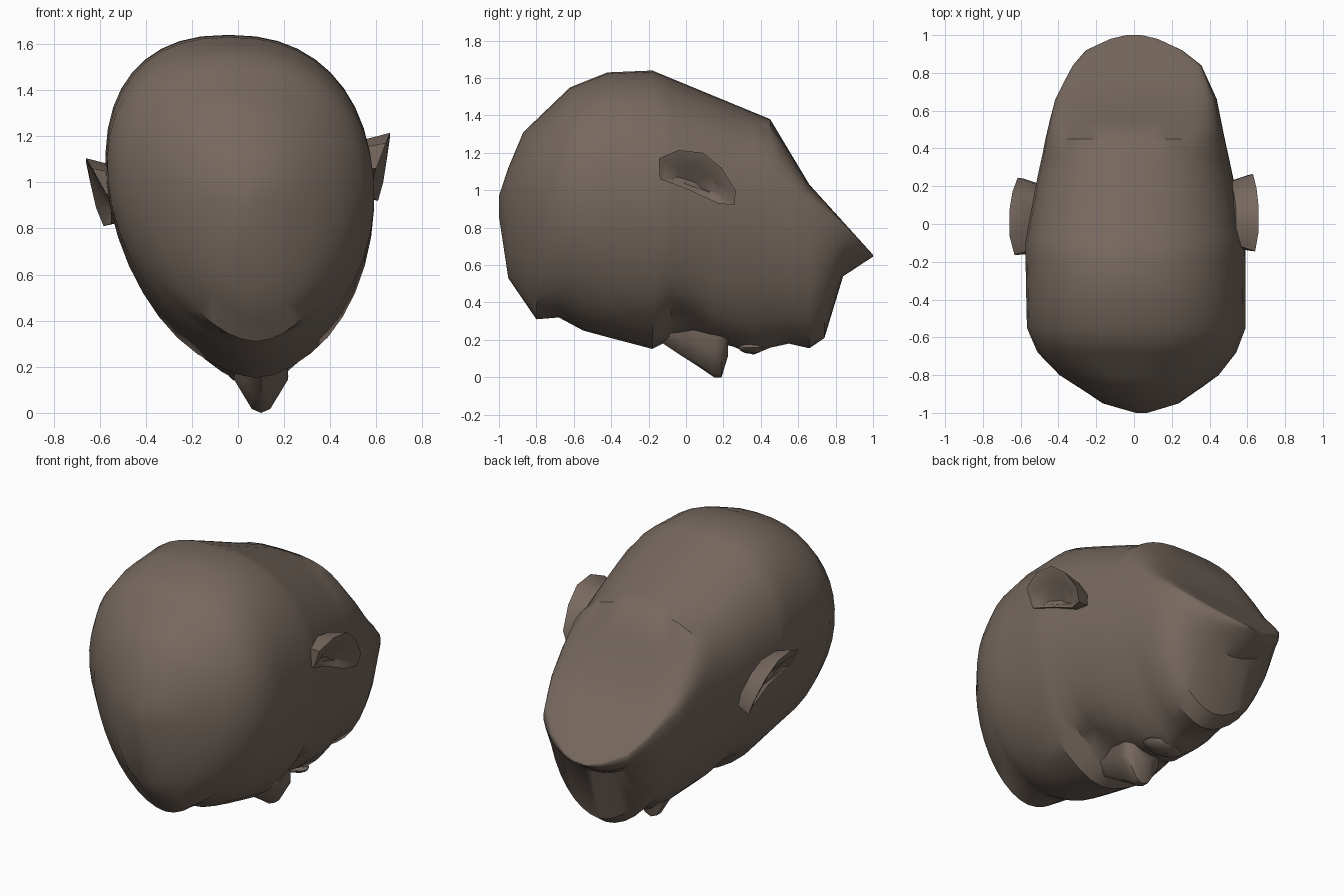
import bpy, bmesh, math

if "Cube" in bpy.data.objects:
    bpy.data.objects.remove(bpy.data.objects["Cube"])

skin = bpy.data.materials.new("brown_grey_clay")
skin.diffuse_color = (0.18, 0.138, 0.112, 1)
skin.use_nodes = True
skin.node_tree.nodes["Principled BSDF"].inputs["Base Color"].default_value = skin.diffuse_color


def finish(name, bm, angle):
    bmesh.ops.recalc_face_normals(bm, faces=bm.faces)
    me = bpy.data.meshes.new(name)
    bm.to_mesh(me)
    bm.free()
    me.materials.append(skin)
    ob = bpy.data.objects.new(name, me)
    bpy.context.collection.objects.link(ob)
    bpy.ops.object.select_all(action='DESELECT')
    ob.select_set(True)
    bpy.context.view_layer.objects.active = ob
    bpy.ops.object.shade_smooth_by_angle(angle=math.radians(angle))


def loft(bm, rings):
    """Skin a list of closed rings and cap both ends."""
    vs = [[bm.verts.new(p) for p in r] for r in rings]
    n = len(vs[0])
    for a, b in zip(vs, vs[1:]):
        for i in range(n):
            j = (i + 1) % n
            bm.faces.new((a[i], a[j], b[j], b[i]))
    bm.faces.new(vs[0])
    bm.faces.new(vs[-1])


def interp(keys, t):
    """Piecewise linear value from (position, value) keys."""
    for (a, p), (b, q) in zip(keys, keys[1:]):
        if t <= b:
            return p + (q - p) * max(0, t - a) / (b - a)
    return keys[-1][1]


def gauss(x, y, cx, cy, rx, ry):
    return math.exp(-((x - cx) / rx) ** 2 - ((y - cy) / ry) ** 2)


# Head: side profile (y, top or bottom height) and plan half-width
TOP = [(-1, 0.97), (-0.95, 1.12), (-0.87, 1.31), (-0.62, 1.55), (-0.42, 1.63),
       (-0.18, 1.64), (0.45, 1.38), (0.66, 1.03), (1, 0.655)]
BOTTOM = [(-1, 0.86), (-0.95, 0.53), (-0.8, 0.31), (-0.68, 0.32), (-0.55, 0.25),
          (-0.18, 0.15), (-0.08, 0.19), (0.14, 0.19), (0.36, 0.14), (0.55, 0.18),
          (0.66, 0.155), (0.74, 0.21), (0.84, 0.54), (1, 0.645)]
WIDTH = [(-1, 0.03), (-0.95, 0.2), (-0.8, 0.42), (-0.68, 0.525), (-0.55, 0.577),
         (-0.1, 0.58), (0.25, 0.515), (0.66, 0.425), (0.84, 0.34), (0.92, 0.255),
         (0.98, 0.125), (1, 0.04)]
MIDDLE = [(-1, 0.92), (-0.55, 1.0), (0.05, 1.0), (0.45, 0.94), (0.66, 0.86), (0.79, 0.83)]
SQUARE = [(-1, 2.0), (-0.6, 2.3), (0.4, 2.4), (0.66, 4.5), (0.79, 7.0)]
SEG = 40


def head_ring(y):
    top, low, w = interp(TOP, y), interp(BOTTOM, y), interp(WIDTH, y)
    mid = min(interp(MIDDLE, y), top - (top - low) * 0.15)   # widest height
    centre = interp([(-1, 0.04), (-0.7, 0.015), (0.7, 0.0)], y)
    ring = []
    for i in range(SEG):
        a = 2 * math.pi * i / SEG
        c, q = math.cos(a), math.sin(a)
        n, h = (interp(SQUARE, y), top - mid) if q >= 0 else (1.85, mid - low)
        z = mid + math.copysign(abs(q) ** (2 / n), q) * h
        x = centre + math.copysign(abs(c) ** (2 / n), c) * w
        if abs(y) < 0.9:                        # slight sideways lean
            x += 0.08 * (1 - z)
        if z < 0.6:                             # eye sockets, cheeks, mouth
            for side in (-1, 1):
                z += 0.09 * gauss(x, y, 0.09 + side * 0.19, -0.03, 0.12, 0.10)
                z -= 0.03 * gauss(x, y, 0.09 + side * 0.28, 0.16, 0.12, 0.10)
            z -= 0.02 * gauss(x, y, 0.09, 0.36, 0.14, 0.05)
        ring.append((x, y, max(z, 0.12)))
    return ring


bm = bmesh.new()
stations = sorted({y for keys in (TOP, BOTTOM, WIDTH) for y, _ in keys} | {0.04})
loft(bm, [head_ring(y) for y in stations])
finish("head", bm, 38)

# Nose: y, ridge height, ridge half-width
bm = bmesh.new()
rings = []
for y, z, w in [(-0.13, 0.19, 0.02), (-0.04, 0.13, 0.025), (0.07, 0.06, 0.035),
                (0.15, 0.005, 0.04), (0.19, 0.005, 0.04), (0.225, 0.12, 0.03)]:
    b, m = w * 2.9, max(z + 0.45 * (0.2 - z) + 0.05, z)
    half = [(b, 0.30), (b, m), (w, z + 0.012)]
    rings.append([(0.10 - dx, y, h) for dx, h in half] + [(0.10, y, z - 0.005)]
                 + [(0.10 + dx, y, h) for dx, h in reversed(half)])
loft(bm, rings)
finish("nose", bm, 50)

# Lips
bm = bmesh.new()
bmesh.ops.create_uvsphere(bm, u_segments=12, v_segments=6, radius=1)
for v in bm.verts:
    v.co = (0.09 + v.co.x * 0.13, 0.35 + v.co.y * 0.07, 0.16 + v.co.z * 0.035)
finish("lips", bm, 60)

# Ears: a flared rim (y, z, flare) around a sunken bowl
RIM = [(-0.14, 1.06, 0.2), (-0.145, 1.17, 0.75), (-0.04, 1.215, 1), (0.09, 1.2, 1),
       (0.19, 1.12, 0.85), (0.265, 1, 0.6), (0.26, 0.92, 0.3), (0.17, 0.93, 0), (0.02, 1, 0)]


def ear(name, side, dy, dz, root, flare):
    bm = bmesh.new()
    loft(bm, [[(side * (root + flare * f + dx),
                0.06 + (y - 0.06) * s + dy,
                1.06 + (z - 1.06) * s + dz) for y, z, f in RIM]
              for s, dx in [(0.8, -0.12), (1, 0), (0.86, -0.006), (0.5, -0.04)]])
    finish(name, bm, 45)


ear("right_ear", 1, 0.0, 0.0, 0.585, 0.075)
ear("left_ear", -1, -0.02, -0.11, 0.55, 0.11)
